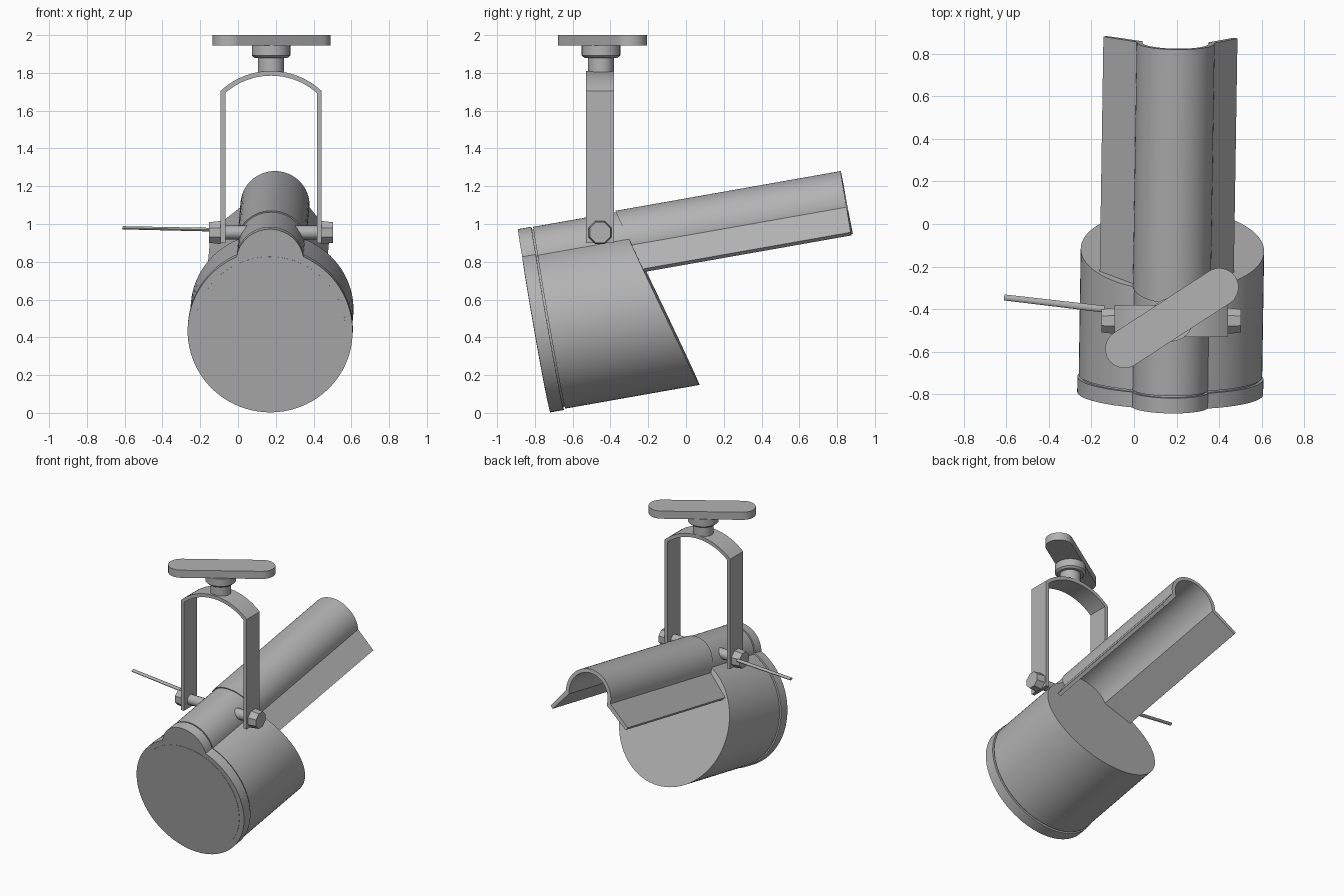
import bpy, bmesh
from math import sin, cos, pi, radians, sqrt, atan2, asin
from mathutils import Matrix, Vector

old = bpy.data.objects.get("Cube")
if old:
    bpy.data.objects.remove(old, do_unlink=True)

grey = bpy.data.materials.new("light grey metal")
grey.use_nodes = True
COLOUR = (0.45, 0.45, 0.45, 1)
grey.diffuse_color = COLOUR
grey.node_tree.nodes["Principled BSDF"].inputs["Base Color"].default_value = COLOUR


def finish(name, bm, matrix=Matrix()):
    """Turn a bmesh into an object, smooth with sharp edges kept."""
    bmesh.ops.recalc_face_normals(bm, faces=bm.faces)
    for f in bm.faces:
        f.smooth = True
    for e in bm.edges:
        e.smooth = e.calc_face_angle(pi) < radians(30)
    mesh = bpy.data.meshes.new(name)
    bm.to_mesh(mesh)
    bm.free()
    mesh.materials.append(grey)
    ob = bpy.data.objects.new(name, mesh)
    ob.matrix_world = matrix
    bpy.context.collection.objects.link(ob)
    return ob


def prism(name, profile, start, end, matrix=Matrix()):
    """Sweep an (x, z) profile along y; start and end may depend on z."""
    bm = bmesh.new()
    at = lambda limit, z: limit(z) if callable(limit) else limit
    a = [bm.verts.new((x, at(start, z), z)) for x, z in profile]
    b = [bm.verts.new((x, at(end, z), z)) for x, z in profile]
    n = len(profile)
    bm.faces.new(a)
    bm.faces.new(b)
    for i in range(n):
        j = (i + 1) % n
        bm.faces.new((a[i], a[j], b[j], b[i]))
    return finish(name, bm, matrix)


def rod(name, p0, p1, r0, r1=None, sides=32, flat=1.0, spin=0.0):
    """Straight rod or cone between two points."""
    p0, p1 = Vector(p0), Vector(p1)
    axis = p1 - p0
    bm = bmesh.new()
    bmesh.ops.create_cone(bm, cap_ends=True, segments=sides, radius1=r0,
                          radius2=r1 or r0, depth=axis.length)
    bmesh.ops.rotate(bm, verts=bm.verts, matrix=Matrix.Rotation(spin, 3, 'Z'))
    bmesh.ops.scale(bm, verts=bm.verts, vec=(1, flat, 1))
    turn = axis.to_track_quat('Z', 'Y').to_matrix().to_4x4()
    return finish(name, bm, Matrix.Translation((p0 + p1) / 2) @ turn)


def arc(cx, cz, r, a0, a1, n):
    return [(cx + r * cos(a0 + (a1 - a0) * i / n),
             cz + r * sin(a0 + (a1 - a0) * i / n)) for i in range(n + 1)]


TUBE_Z = 0.368


def keyhole(big, small):
    """Large circle with a smaller round lobe on top."""
    z = (big**2 - small**2 + TUBE_Z**2) / (2 * TUBE_Z)
    x = sqrt(big**2 - z**2)
    a, b = atan2(z, x), atan2(z - TUBE_Z, x)
    lower = arc(0, 0, big, pi - a, 2 * pi + a, 72)
    return lower + arc(0, TUBE_Z, small, b, pi - b, 32)[1:-1]


# Lamp head, tilted up towards the back
head = (Matrix.Translation((0.17, -0.795, 0.433))
        @ Matrix.Rotation(radians(-0.9), 4, 'Z')
        @ Matrix.Rotation(radians(10), 4, 'X'))
slant = lambda z: 0.53 + (0.55 - z) * 0.279

prism("front_ring", keyhole(0.437, 0.18), 0, 0.073, head)
prism("inner_core", keyhole(0.42, 0.165), 0.06, 0.1, head)
prism("lamp_body", keyhole(0.431, 0.178), 0.082, slant, head)
prism("front_disc", arc(0, 0, 0.4, 0, 2 * pi, 72)[:-1], -0.002, 0.02, head)

# Open half-pipe hood with a sloping flange on each side
hood = [(0.29, 0.225), (0.182, 0.36)]
hood += arc(0, 0.371, 0.183, 0, pi, 32)
hood += [(-0.182, 0.36), (-0.34, 0.235), (-0.325, 0.215), (-0.155, 0.342)]
hood += arc(0, 0.371, 0.157, pi, 0, 32)
hood += [(0.155, 0.342), (0.272, 0.208)]
prism("hood", hood, lambda z: slant(z) - 0.003, 1.737, head)

# Yoke bracket with arched top
CX, CY, PIVOT = 0.175, -0.455, 0.955
HALF, THICK, SHOULDER, RISE = 0.267, 0.025, 1.705, 0.105
R = (HALF**2 + RISE**2) / (2 * RISE)
top_z = SHOULDER + RISE - R
spread = asin(HALF / R)
inner = asin((HALF - THICK) / (R - THICK))
yoke = [(HALF, 0.9)] + arc(0, top_z, R, pi / 2 - spread, pi / 2 + spread, 24)
yoke += [(-HALF, 0.9), (THICK - HALF, 0.9)]
yoke += arc(0, top_z, R - THICK, pi / 2 + inner, pi / 2 - inner, 24)
yoke += [(HALF - THICK, 0.9)]
prism("yoke_bracket", yoke, -0.075, 0.075, Matrix.Translation((CX, CY, 0)))

# Pivot bolts and shafts on both sides
for side, label in ((1, "left"), (-1, "right")):
    at = lambda d: (CX + side * d, CY, PIVOT)
    rod(label + "_shaft", at(0.1), at(0.275), 0.036)
    rod(label + "_bolt_head", at(HALF), at(0.328), 0.066, 0.059, 8, spin=pi / 8)

# Locking lever
rod("locking_lever", (-0.14, -0.4, 0.97), (-0.61, -0.345, 0.98), 0.016, 0.014, 16, 0.6)

# Stem, collar and ceiling plate
rod("stem", (CX, -0.45, 1.795), (CX, -0.45, 1.9), 0.069)
rod("collar_bevel", (CX, -0.45, 1.88), (CX, -0.45, 1.892), 0.088, 0.102)
rod("collar", (CX, -0.45, 1.892), (CX, -0.45, 1.946), 0.102)
plate = arc(0.266, 0, 0.09, -pi / 2, pi / 2, 20) + arc(-0.266, 0, 0.09, pi / 2, 3 * pi / 2, 20)
lay = (Matrix.Translation((0.178, -0.442, 1.972)) @ Matrix.Rotation(radians(33), 4, 'Z')
       @ Matrix.Rotation(pi / 2, 4, 'X'))
prism("ceiling_plate", plate, -0.028, 0.028, lay)
